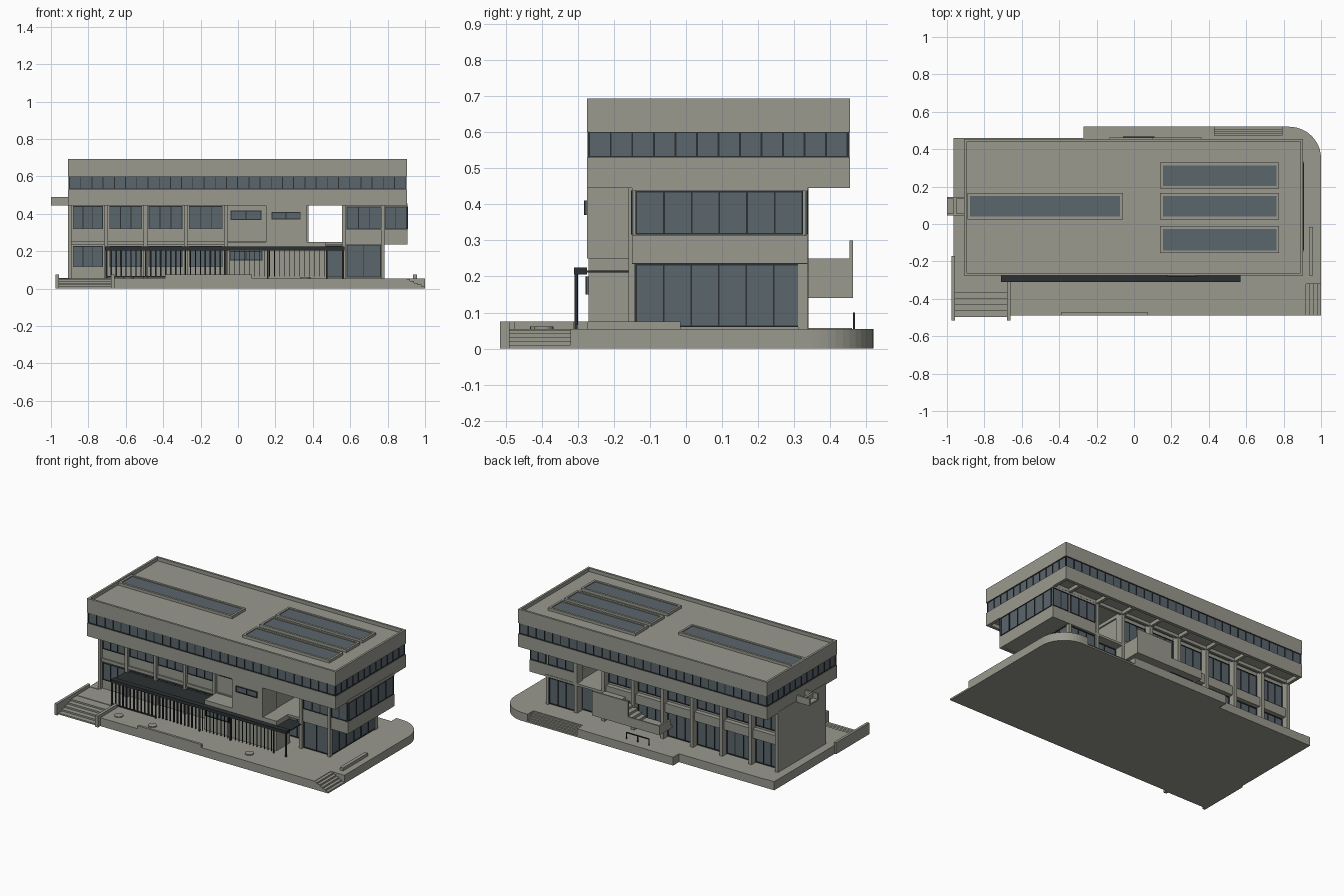
import bpy, bmesh, math


def material(name, color):
    m = bpy.data.materials.new(name)
    m.diffuse_color = (*color, 1)
    return m


CONCRETE = material("concrete", (0.32, 0.32, 0.275))
GLASS = material("blue grey glass", (0.105, 0.132, 0.152))
DARK = material("dark metal", (0.025, 0.03, 0.032))


def make(name, bm, mat):
    bmesh.ops.recalc_face_normals(bm, faces=bm.faces)
    me = bpy.data.meshes.new(name)
    bm.to_mesh(me)
    bm.free()
    me.materials.append(mat)
    ob = bpy.data.objects.new(name, me)
    bpy.context.collection.objects.link(ob)
    return ob


def boxes(name, items, mat=CONCRETE):
    """One object from boxes given as x0, x1, y0, y1, z0, z1."""
    bm = bmesh.new()
    for x0, x1, y0, y1, z0, z1 in items:
        vs = bmesh.ops.create_cube(bm, size=1)["verts"]
        for v in vs:
            v.co.x = x1 if v.co.x > 0 else x0
            v.co.y = y1 if v.co.y > 0 else y0
            v.co.z = z1 if v.co.z > 0 else z0
    return make(name, bm, mat)


def prism(name, pts, z0, z1, mat=CONCRETE):
    bm = bmesh.new()
    f = bm.faces.new([bm.verts.new((x, y, z0)) for x, y in pts])
    top = bmesh.ops.extrude_face_region(bm, geom=[f])["geom"]
    bmesh.ops.translate(bm, vec=(0, 0, z1 - z0),
                        verts=[g for g in top if isinstance(g, bmesh.types.BMVert)])
    return make(name, bm, mat)


def ring(x0, x1, y0, y1, z0, z1, t):
    return [(x0, x1, y0, y0 + t, z0, z1), (x0, x1, y1 - t, y1, z0, z1),
            (x0, x0 + t, y0 + t, y1 - t, z0, z1), (x1 - t, x1, y0 + t, y1 - t, z0, z1)]


def window(name, axis, pos, out, u0, u1, z0, z1, n):
    """Glass plate with dark frame; axis is the facing axis, out its sign, n panes."""
    def slab(a, b, c, d, depth):
        p, q = sorted((pos, pos + out * depth))
        return (a, b, p, q, c, d) if axis == "y" else (p, q, a, b, c, d)
    boxes(name + "_glass", [slab(u0, u1, z0, z1, 0.004)], GLASS)
    t = 0.0045
    bars = [slab(u0, u1, z0, z0 + t, 0.008), slab(u0, u1, z1 - t, z1, 0.008)]
    for i in range(n + 1):
        u = u0 + (u1 - u0 - t) * i / n
        bars.append(slab(u, u + t, z0, z1, 0.008))
    boxes(name + "_frame", bars, DARK)


# Base slab with rounded rear corner and notches for the stairs
R = 0.17
corner = [(1 - R + R * math.cos(a), 0.52 - R + R * math.sin(a))
          for a in [math.pi / 2 * i / 12 for i in range(13)]]
prism("base_slab", [(-0.66, -0.49), (0.9, -0.49), (0.9, -0.32), (1.0, -0.32)] + corner +
      [(0.79, 0.52), (0.79, 0.46), (0.43, 0.46), (0.43, 0.52), (-0.27, 0.52),
       (-0.27, 0.46), (-0.965, 0.46), (-0.965, -0.31), (-0.66, -0.31)], 0, 0.055)

# Stairs around the base
N = 5
h = [0.055 * (N - i) / (N + 0.3) for i in range(N)]
boxes("front_left_steps", [(-0.96, -0.67, -0.37 - 0.032 * i, -0.31, 0, h[i]) for i in range(N)])
boxes("front_left_cheeks", [(-0.975, -0.958, -0.515, -0.17, 0, 0.075),
                            (-0.68, -0.66, -0.515, -0.31, 0, 0.075)])
boxes("front_right_steps", [(0.9, 0.92 + 0.02 * i, -0.49, -0.32, 0, h[i]) for i in range(N)])
boxes("rear_steps", [(0.43, 0.79, 0.46, 0.472 + 0.012 * i, 0, h[i]) for i in range(N)])

# Terrace fittings
boxes("front_ledge", [(-0.39, 0.075, -0.49, -0.474, 0.05, 0.075)])
boxes("bench", [(0.935, 0.958, -0.275, -0.015, 0.055, 0.075)])
for i, (x, y) in enumerate([(-0.585, -0.405), (-0.34, -0.405), (0.36, -0.395)]):
    prism("round_plate_%d" % i, [(x + 0.027 * math.cos(math.tau * k / 20),
                                  y + 0.027 * math.sin(math.tau * k / 20))
                                 for k in range(20)], 0.055, 0.061)
boxes("bike_rack", [(x, x + 0.006, 0.463, 0.469, 0.055, 0.1) for x in (-0.06, 0.022, 0.104)] +
      [(-0.06, 0.11, 0.463, 0.469, 0.094, 0.1)], DARK)

# Main two-storey body, projecting front block, deck and glazed end
boxes("main_body", [(-0.9, 0.365, -0.14, 0.295, 0.055, 0.466)])
boxes("front_block", [(0.15, 0.37, -0.275, -0.13, 0.25, 0.455),
                      (-0.055, 0.47, -0.27, -0.13, 0.055, 0.25)])
boxes("deck", [(0.36, 0.79, -0.15, 0.34, 0.235, 0.25)])
boxes("recessed_room", [(0.36, 0.58, -0.05, 0.28, 0.055, 0.236)])
boxes("end_room", [(0.575, 0.775, -0.14, 0.325, 0.055, 0.24)])
boxes("bay_body", [(0.575, 0.9, -0.145, 0.33, 0.24, 0.455)])
boxes("bay_spandrel", ring(0.565, 0.906, -0.15, 0.337, 0.236, 0.314, 0.02) +
      ring(0.565, 0.906, -0.15, 0.337, 0.438, 0.456, 0.02))

# Piers and floor bands on the long sides
AXES = [-0.9, -0.705, -0.495, -0.28, -0.065, 0.15, 0.365]
boxes("front_piers", [(x - 0.01, x + 0.01, -0.16, -0.13, 0.055, 0.455) for x in AXES[:5]] +
      [(0.555, 0.577, -0.16, -0.13, 0.055, 0.455)])
boxes("rear_piers", [(x - 0.01, x + 0.012, 0.285, 0.34, 0.055, 0.455)
                     for x in AXES + [0.565]] + [(0.765, 0.783, 0.31, 0.338, 0.055, 0.24)])
boxes("end_piers", [(0.765, 0.783, -0.16, -0.142, 0.055, 0.455),
                    (0.765, 0.783, 0.322, 0.338, 0.055, 0.24)])
boxes("floor_bands", [(-0.905, 0.15, -0.15, -0.13, 0.235, 0.255),
                      (-0.905, 0.36, 0.285, 0.325, 0.225, 0.285)])
boxes("left_wall", [(-0.91, -0.89, -0.15, 0.335, 0.055, 0.455)])

# Windows of the long sides
for i in range(4):
    a, b = AXES[i] + 0.017, AXES[i + 1] - 0.017
    window("front_upper_window_%d" % i, "y", -0.14, -1, a, b, 0.318, 0.442, 3)
    window("front_lower_window_%d" % i, "y", -0.14, -1, a, b, 0.115, 0.228, 3)
window("narrow_window", "y", -0.14, -1, -0.04, 0.125, 0.368, 0.418, 2)
window("block_window", "y", -0.275, -1, 0.18, 0.335, 0.37, 0.41, 2)
window("block_lower_window", "y", -0.27, -1, -0.045, 0.13, 0.15, 0.2, 2)
for i in range(6):
    a, b = AXES[i] + 0.015, AXES[i + 1] - 0.013
    window("rear_upper_window_%d" % i, "y", 0.295, 1, a, b, 0.3, 0.44, 3)
    window("rear_lower_window_%d" % i, "y", 0.295, 1, a, b, 0.06, 0.22, 3)

# Windows of the glazed end
window("recess_window_front", "y", -0.05, -1, 0.38, 0.56, 0.06, 0.23, 2)
window("recess_window_rear", "y", 0.28, 1, 0.38, 0.555, 0.06, 0.23, 2)
window("end_front_window", "y", -0.14, -1, 0.58, 0.765, 0.06, 0.235, 2)
window("end_rear_window", "y", 0.325, 1, 0.58, 0.765, 0.06, 0.23, 3)
window("end_side_window", "x", 0.775, 1, -0.14, 0.322, 0.06, 0.235, 6)
for s, y in ((-1, -0.145), (1, 0.33)):
    window("bay_window_y%d" % s, "y", y, s, 0.58, 0.768, 0.316, 0.438, 3)
    window("bay_corner_window_y%d" % s, "y", y, s, 0.785, 0.902, 0.316, 0.438, 2)
window("bay_side_window", "x", 0.9, 1, -0.14, 0.325, 0.316, 0.438, 6)

# Overhanging top storey with a coffered underside
X0, X1, Y0, Y1 = -0.908, 0.904, -0.275, 0.455
boxes("top_storey_floor", [(X0, X1, Y0, Y1, 0.47, 0.53)] + ring(X0, X1, Y0, Y1, 0.445, 0.48, 0.02))
boxes("coffer_beams", [(x - 0.009, x + 0.009, Y0 + 0.01, Y1 - 0.01, 0.448, 0.48)
                       for x in AXES[1:] + [0.565, 0.775]] +
      [(X0 + 0.01, X1 - 0.01, y - 0.008, y + 0.008, 0.45, 0.48) for y in (-0.15, 0.33)])
boxes("top_storey_core", [(X0 + 0.01, X1 - 0.01, Y0 + 0.01, Y1 - 0.01, 0.52, 0.61)])
for s, y in ((-1, Y0 + 0.01), (1, Y1 - 0.01)):
    window("ribbon_window_y%d" % s, "y", y, s, X0 + 0.005, X1 - 0.005, 0.53, 0.602, 30)
for s, x in ((-1, X0 + 0.01), (1, X1 - 0.01)):
    window("ribbon_window_x%d" % s, "x", x, s, Y0 + 0.005, Y1 - 0.005, 0.53, 0.602, 12)
boxes("roof", [(X0, X1, Y0, Y1, 0.6, 0.67)])
boxes("parapet", ring(X0, X1, Y0, Y1, 0.66, 0.693, 0.014))

# Skylights and left spout
for i, (a, b, c, d) in enumerate([(-0.89, -0.06, 0.025, 0.165), (0.14, 0.775, 0.19, 0.328),
                                  (0.14, 0.775, 0.025, 0.165), (0.14, 0.775, -0.155, -0.012)]):
    boxes("skylight_frame_%d" % i, ring(a, b, c, d, 0.665, 0.688, 0.014))
    boxes("skylight_glass_%d" % i, [(a + 0.012, b - 0.012, c + 0.012, d - 0.012, 0.668, 0.682)], GLASS)
boxes("spout", [(-1.0, -0.9, 0.045, 0.145, 0.445, 0.455), (-1.0, -0.9, 0.045, 0.057, 0.445, 0.49),
                (-1.0, -0.9, 0.133, 0.145, 0.445, 0.49), (-0.965, -0.95, 0.05, 0.14, 0.45, 0.485)])
boxes("left_ledge", [(-0.965, -0.9, -0.17, 0.46, 0.04, 0.057)])

# Front canopy with slatted screen
boxes("canopy", [(-0.71, 0.57, -0.31, -0.14, 0.211, 0.217),
                 (-0.71, 0.57, -0.31, -0.275, 0.205, 0.225)], DARK)
boxes("screen_slats", [(-0.708 + 0.0265 * i, -0.701 + 0.0265 * i, -0.309, -0.3, 0.065, 0.21)
                       for i in range(25)], DARK)
boxes("thin_slats", [(-0.045 + 0.0265 * i, -0.042 + 0.0265 * i, -0.309, -0.303, 0.065, 0.21)
                     for i in range(20)], DARK)
boxes("canopy_posts", [(x, x + 0.008, -0.309, -0.301, 0.055, 0.21)
                       for x in (-0.708, -0.39, -0.07, 0.155, 0.47, 0.56)] +
      [(-0.7, -0.39, -0.308, -0.302, 0.06, 0.067)], DARK)

# Rear entrance balcony with stair up to the upper floor
boxes("rear_balcony", [(-0.13, 0.36, 0.325, 0.463, 0.14, 0.155),
                       (-0.13, 0.36, 0.453, 0.463, 0.14, 0.2),
                       (0.1, 0.36, 0.453, 0.463, 0.14, 0.3),
                       (-0.13, -0.12, 0.34, 0.463, 0.14, 0.2)])
boxes("rear_balcony_steps", [(0.06 + 0.03 * i, 0.36, 0.33, 0.455, 0.15, 0.17 + 0.016 * i)
                             for i in range(6)])
